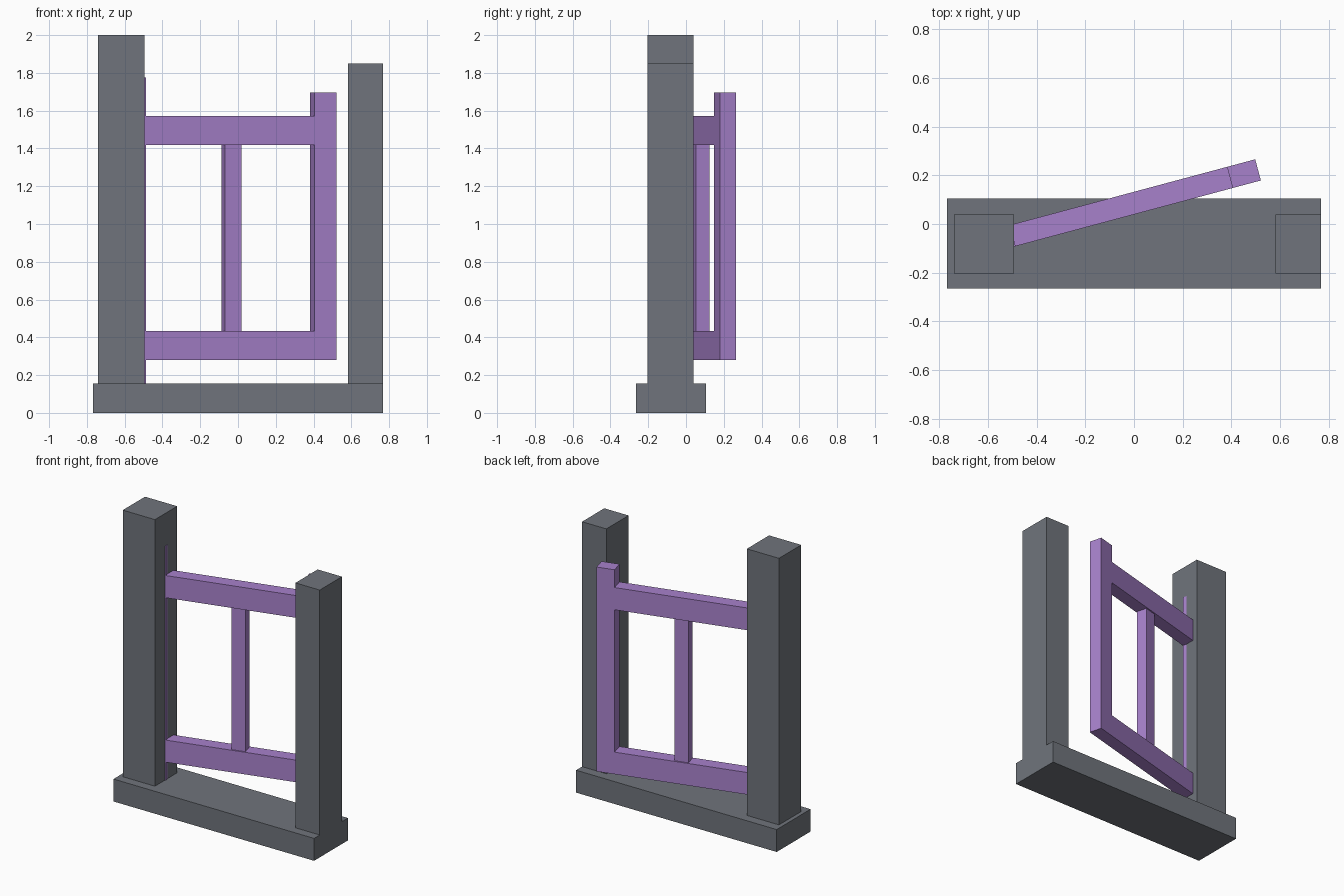
import bpy
import math
from mathutils import Matrix

if "Cube" in bpy.data.objects:
    bpy.data.objects.remove(bpy.data.objects["Cube"])


def material(name, color):
    m = bpy.data.materials.new(name)
    m.diffuse_color = (*color, 1.0)
    m.use_nodes = True
    m.node_tree.nodes["Principled BSDF"].inputs["Base Color"].default_value = m.diffuse_color
    return m


stone = material("slate_grey", (0.16, 0.175, 0.20))
wood = material("purple", (0.39, 0.22, 0.60))


def box(name, x, y, z, mat, frame=Matrix.Identity(4)):
    """Box from (min, max) ranges, placed in the given frame."""
    bpy.ops.mesh.primitive_cube_add(size=1)
    ob = bpy.context.object
    ob.name = name
    mid = [(a + b) / 2 for a, b in (x, y, z)]
    size = [b - a for a, b in (x, y, z)]
    ob.data.transform(Matrix.Translation(mid) @ Matrix.Diagonal((*size, 1)))
    ob.matrix_world = frame
    ob.data.materials.append(mat)
    return ob


# Plinth and the two uneven posts
box("base", (-0.768, 0.768), (-0.265, 0.105), (0, 0.155), stone)
box("hinge_post", (-0.74, -0.494), (-0.203, 0.04), (0.155, 2.0), stone)
box("latch_post", (0.582, 0.768), (-0.203, 0.04), (0.155, 1.85), stone)

# Gate leaf, swung open about the hinge post; origin is at its free end
leaf = Matrix.Translation((0.51, 0.2225, 0)) @ Matrix.Rotation(math.radians(15), 4, 'Z')
thick = (-0.045, 0.045)
box("hinge_stile", (-1.164, -1.044), thick, (0.155, 1.775), wood, leaf)
box("latch_stile", (-0.12, 0), thick, (0.28, 1.695), wood, leaf)
for name, z in (("bottom_rail", (0.28, 0.433)), ("top_rail", (1.418, 1.572))):
    box(name, (-1.06, -0.12), thick, z, wood, leaf)
box("middle_bar", (-0.61, -0.518), (-0.036, 0.036), (0.433, 1.418), wood, leaf)
